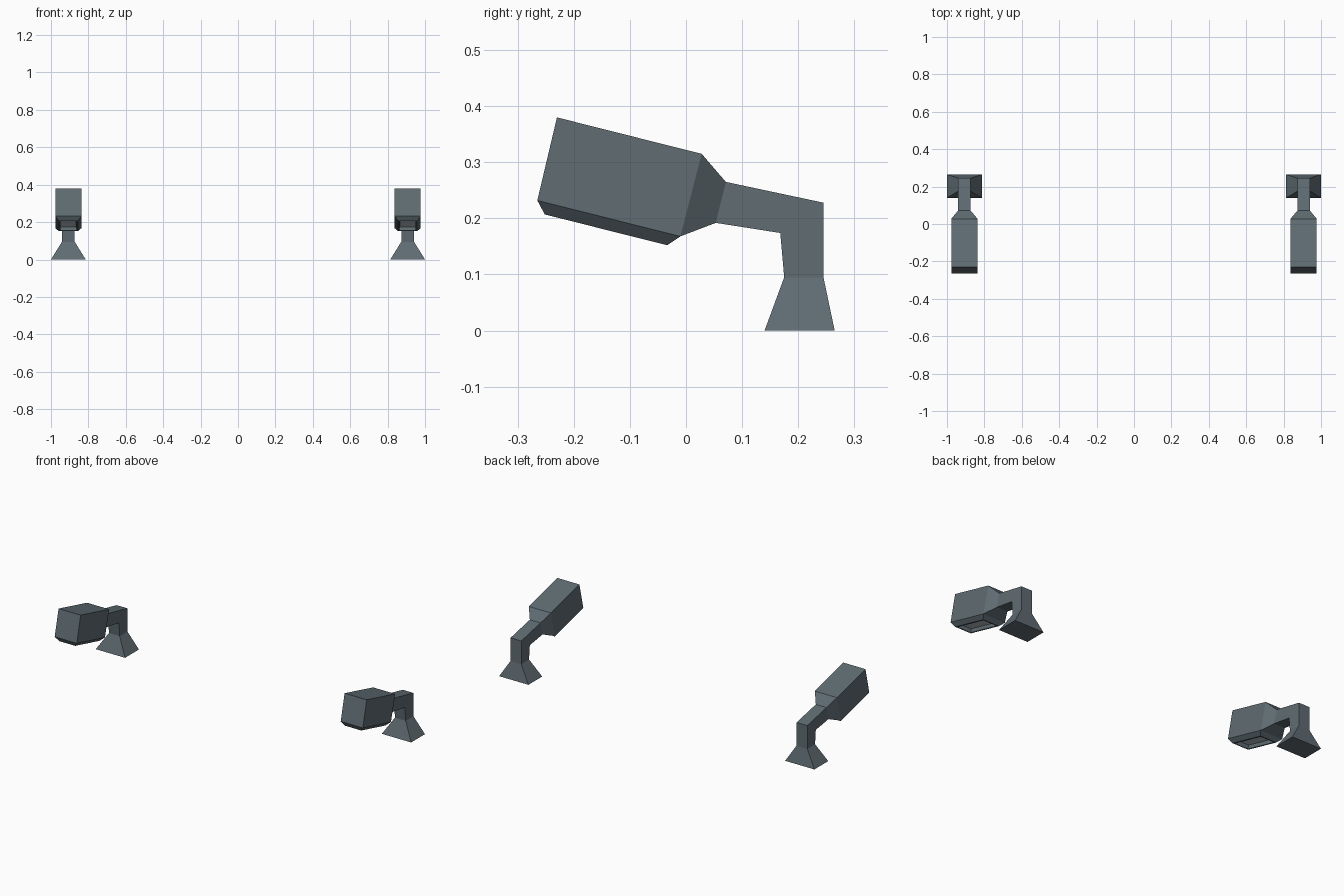
import bpy, bmesh
from mathutils import Vector

if "Cube" in bpy.data.objects:
    bpy.data.objects.remove(bpy.data.objects["Cube"])


def material(name, rgb):
    m = bpy.data.materials.new(name)
    m.diffuse_color = (*rgb, 1)
    m.use_nodes = True
    m.node_tree.nodes["Principled BSDF"].inputs["Base Color"].default_value = m.diffuse_color
    return m


SLATE = material("slate_metal", (0.115, 0.15, 0.17))
LENS = material("pale_lens", (0.55, 0.62, 0.66))
CX = 0.907

# Side profile stations: (outer y, z), (inner y, z), half width
FRONT = ((-0.230, 0.380), (-0.265, 0.232), 0.07)
BACK = ((0.028, 0.315), (-0.010, 0.168), 0.07)
NECK = ((0.071, 0.265), (0.053, 0.192), 0.034)
ELBOW = ((0.245, 0.228), (0.168, 0.174), 0.034)
ANKLE = ((0.245, 0.095), (0.175, 0.095), 0.034)
FOOT = ((0.265, 0.0), (0.140, 0.0), 0.093)


def loft(name, cx, stations, recess=False):
    """Join rectangular stations into a flat-faced tube, closed at both ends."""
    bm = bmesh.new()
    rings = []
    for (oy, oz), (iy, iz), w in stations:
        pts = [(-w, oy, oz), (w, oy, oz), (w, iy, iz), (-w, iy, iz)]
        rings.append([bm.verts.new((cx + x, y, z)) for x, y, z in pts])
    under = None
    for a, b in zip(rings, rings[1:]):
        for i in range(4):
            j = (i + 1) % 4
            f = bm.faces.new((a[i], a[j], b[j], b[i]))
            if i == 2 and under is None:
                under = f
    bm.faces.new(rings[0])
    bm.faces.new(rings[-1][::-1])
    bmesh.ops.recalc_face_normals(bm, faces=bm.faces[:])
    if recess:
        # chamfered lower lip, thin rim, then the sunken lens
        for thick, depth in ((0.019, 0.021), (0.008, 0.0), (0.001, -0.02)):
            bmesh.ops.inset_region(bm, faces=[under], thickness=thick,
                                   depth=depth, use_even_offset=True)
        under.material_index = 1
    me = bpy.data.meshes.new(name)
    bm.to_mesh(me)
    bm.free()
    me.materials.append(SLATE)
    me.materials.append(LENS)
    ob = bpy.data.objects.new(name, me)
    bpy.context.collection.objects.link(ob)


# A matching lamp on each side
for side, s in (("left", -1), ("right", 1)):
    loft(side + "_lamp_head", s * CX, [FRONT, BACK, NECK], recess=True)
    loft(side + "_arm", s * CX, [NECK, ELBOW, ANKLE])
    loft(side + "_base", s * CX, [ANKLE, FOOT])
